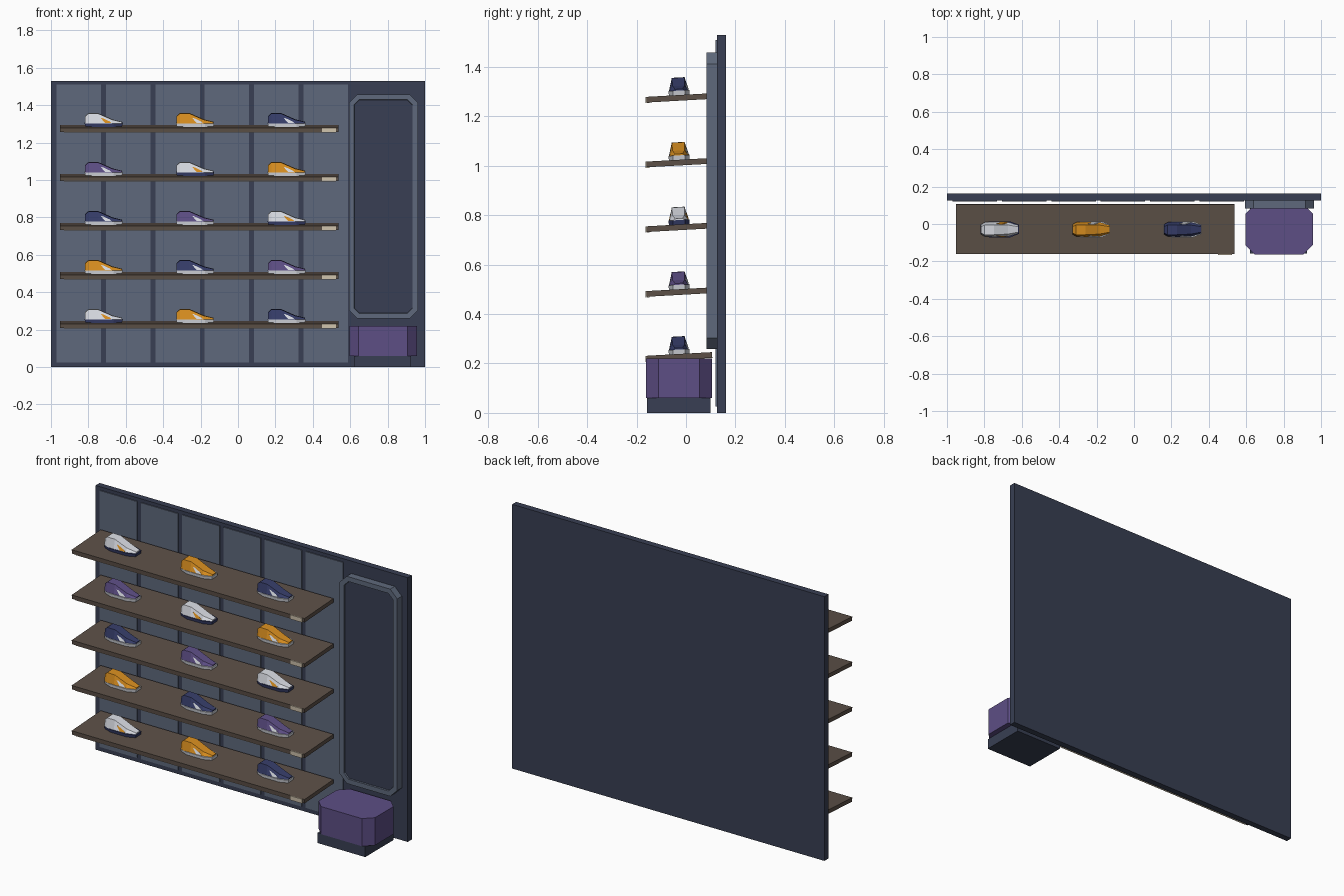
import bpy, bmesh, math
from mathutils import Matrix, Vector

if "Cube" in bpy.data.objects:
    bpy.data.objects.remove(bpy.data.objects["Cube"], do_unlink=True)


def material(name, hex_code):
    channels = [int(hex_code[i:i + 2], 16) / 255 for i in (0, 2, 4)]
    color = [c / 12.92 if c < 0.04 else ((c + 0.055) / 1.055) ** 2.4 for c in channels] + [1]
    m = bpy.data.materials.new(name)
    m.use_nodes = True
    m.diffuse_color = color
    m.node_tree.nodes["Principled BSDF"].inputs["Base Color"].default_value = color
    return m


slate = material("dark slate", "383F53")
steel = material("steel grey", "5F697C")
wood = material("brown wood", "5C5047")
purple = material("purple", "5D4E85")
beige = material("beige", "D6C9B2")
white = material("off white", "D9DCE3")
orange = material("orange", "D88E1F")
navy = material("navy", "363D69")


def finish(name, bm, mats, matrix=Matrix()):
    bmesh.ops.recalc_face_normals(bm, faces=bm.faces)
    mesh = bpy.data.meshes.new(name)
    bm.to_mesh(mesh)
    bm.free()
    for m in mats:
        mesh.materials.append(m)
    ob = bpy.data.objects.new(name, mesh)
    ob.matrix_world = matrix
    bpy.context.collection.objects.link(ob)
    return ob


def box(name, low, high, mat, matrix=Matrix()):
    bm = bmesh.new()
    size = Vector(high) - Vector(low)
    mid = (Vector(high) + Vector(low)) / 2
    bmesh.ops.create_cube(bm, size=1, matrix=Matrix.Translation(mid) @ Matrix.Diagonal((*size, 1)))
    return finish(name, bm, [mat], matrix)


def octagon(x0, x1, y0, y1, cut):
    """Rectangle with clipped corners."""
    return [(x0 + cut, y0), (x1 - cut, y0), (x1, y0 + cut), (x1, y1 - cut),
            (x1 - cut, y1), (x0 + cut, y1), (x0, y1 - cut), (x0, y0 + cut)]


def loft(bm, rings):
    """Skin a list of equal rings and cap both ends."""
    rows = [[bm.verts.new(p) for p in ring] for ring in rings]
    for a, b in zip(rows, rows[1:]):
        for i in range(len(a)):
            j = (i + 1) % len(a)
            bm.faces.new((a[i], a[j], b[j], b[i]))
    return bm.faces.new(rows[0]), bm.faces.new(rows[-1])


# Wall with six inlaid panels
box("back_wall", (-1, 0.125, 0), (1, 0.162, 1.53), slate)
for i in range(6):
    x = -0.97 + i * 0.264
    box(f"wall_panel_{i + 1}", (x, 0.12, 0.025), (x + 0.238, 0.126, 1.51), steel)

# Mirror: clipped frame with a slightly sunken dark face
bm = bmesh.new()
outline = octagon(0.593, 0.962, 0.258, 1.458, 0.045)
back, front = loft(bm, [[(x, y, z) for x, z in outline] for y in (0.126, 0.083)])
bmesh.ops.recalc_face_normals(bm, faces=bm.faces)
bmesh.ops.inset_region(bm, faces=[front], thickness=0.03, depth=0)
bmesh.ops.inset_region(bm, faces=[front], thickness=0.002, depth=-0.008)
front.material_index = 1
finish("mirror", bm, [steel, slate])

# Bench: clipped cushion on a plinth
bm = bmesh.new()
outline = octagon(0.595, 0.957, -0.162, 0.105, 0.05)
loft(bm, [[(x, y, z) for x, y in outline] for z in (0.06, 0.22)])
finish("bench_cushion", bm, [purple])
box("bench_plinth", (0.62, -0.157, 0), (0.925, 0.1, 0.06), slate)

# Shoe upper stations: x, base half width, top half width, height
SOLE = 0.018
STATIONS = [(-0.1, 0.026, 0.017, 0.054), (-0.08, 0.038, 0.026, 0.071),
            (-0.03, 0.04, 0.026, 0.07), (0.045, 0.038, 0.024, 0.037),
            (0.098, 0.022, 0.015, 0.024)]


def side_y(x, z):
    """Half width of the shoe's middle section at a point."""
    a, b = STATIONS[2], STATIONS[3]
    t = (x - a[0]) / (b[0] - a[0])
    _, w, top, h = [p + (q - p) * t for p, q in zip(a, b)]
    return w + (top - w) * (z - SOLE) / (h - SOLE)


def shoe(name, body, sole, stripe, matrix):
    bm = bmesh.new()
    loft(bm, [[(x, -w, SOLE), (x, w, SOLE), (x, t, h), (x, -t, h)] for x, w, t, h in STATIONS])
    finish(name + "_upper", bm, [body], matrix)
    bm = bmesh.new()
    outline = octagon(-0.102, 0.102, -0.043, 0.043, 0.018)
    # pull the ends in towards a tapered heel and toe
    outline = [(x * 0.65, y) if abs(y) > 0.04 else (x, y) for x, y in outline]
    loft(bm, [[(x * s, y * s, z) for x, y in outline] for z, s in ((0, 0.96), (SOLE, 1))])
    finish(name + "_sole", bm, [sole], matrix)
    bm = bmesh.new()
    corners = [(-0.016, 0.047), (0.012, 0.043), (0.042, 0.02), (0.008, 0.02)]
    for s in (-1, 1):
        loft(bm, [[(x, s * (side_y(x, z) + d), z) for x, z in corners] for d in (-0.002, 0.002)])
    finish(name + "_stripe", bm, [stripe], matrix)


# Tilted shelves, each with a light strip, price tag and three shoes
order = [[white, orange, navy], [orange, navy, purple], [navy, purple, white],
         [purple, white, orange], [white, orange, navy]]
for row, bodies in enumerate(order):
    tilt = Matrix.Translation((0, -0.027, 0.227 + row * 0.262)) @ Matrix.Rotation(math.radians(3.2), 4, "X")
    n = row + 1
    box(f"shelf_{n}", (-0.953, -0.133, -0.0115), (0.538, 0.133, 0.0115), wood, tilt)
    box(f"shelf_light_{n}", (-0.93, -0.132, -0.0145), (0.515, -0.122, -0.0115), beige, tilt)
    box(f"price_tag_{n}", (0.45, -0.137, -0.014), (0.525, -0.133, 0.0115), beige, tilt)
    for col, body in enumerate(bodies):
        pale = body == white
        place = tilt @ Matrix.Translation((-0.718 + col * 0.489, 0, 0.0115))
        shoe(f"shoe_{n}_{col + 1}", body, navy if pale else white, orange if pale else white, place)
